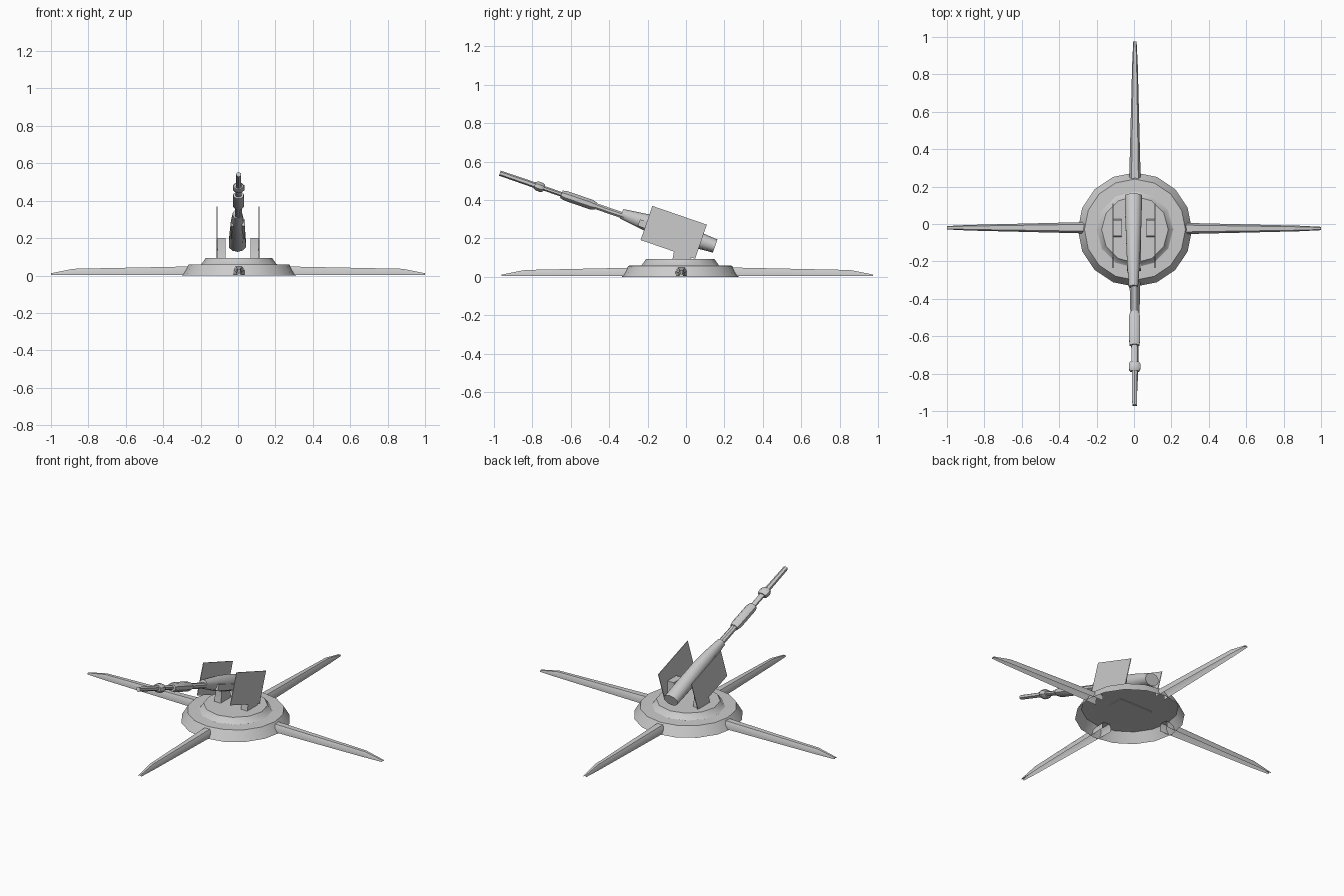
import bpy, bmesh, math
from mathutils import Vector

if "Cube" in bpy.data.objects:
    bpy.data.objects.remove(bpy.data.objects["Cube"])


def finish(name, bm, angle=40):
    bmesh.ops.recalc_face_normals(bm, faces=bm.faces)
    me = bpy.data.meshes.new(name)
    bm.to_mesh(me)
    bm.free()
    ob = bpy.data.objects.new(name, me)
    bpy.context.collection.objects.link(ob)
    bpy.ops.object.select_all(action='DESELECT')
    ob.select_set(True)
    bpy.context.view_layer.objects.active = ob
    bpy.ops.object.shade_smooth_by_angle(angle=math.radians(angle))
    return ob


def loft(name, rings, closed=True, caps=(True, True), angle=40):
    bm = bmesh.new()
    vs = [[bm.verts.new(p) for p in r] for r in rings]
    n = len(vs[0])
    for a, b in zip(vs, vs[1:]):
        for i in range(n if closed else n - 1):
            j = (i + 1) % n
            bm.faces.new((a[i], a[j], b[j], b[i]))
    if caps[0]:
        bm.faces.new(vs[0])
    if caps[1]:
        bm.faces.new(vs[-1])
    return finish(name, bm, angle)


def circle(n, rx, ry, phase=0.5):
    return [(rx * math.cos((i + phase) * math.tau / n),
             ry * math.sin((i + phase) * math.tau / n)) for i in range(n)]


def rect(w, h, cx=0, cy=0):
    return [(cx - w, cy - h), (cx + w, cy - h), (cx + w, cy + h), (cx - w, cy + h)]


# Base: hollow sloped rim and a closed upper tier
C = Vector((0.005, -0.03, 0))


def turned(profile, n):
    return [[C + Vector((x, y, z)) for x, y in circle(n, r, r, 0)] for r, z in profile]


loft("base_rim", turned([(0.305, 0), (0.27, 0.058), (0.19, 0.06)], 16), caps=(False, False), angle=30)
loft("base_tier", turned([(0.212, 0.056), (0.2, 0.062), (0.178, 0.093)], 12), angle=35)

# Four tapered legs, open underneath
legs = [("right", (1, 0), -0.024, 1.0), ("left", (-1, 0), -0.02, 1.0),
        ("back", (0, 1), 0.005, 0.975), ("front", (0, -1), 0.005, 0.96)]
for side, (dx, dy), off, tip in legs:
    rings = []
    for r, w, z in [(0.23, 0.031, 0.049), (tip - 0.12, 0.015, 0.036), (tip, 0.009, 0.012)]:
        ring = []
        for s, h in [(-1, 0.004), (-1, 0.6 * z), (-0.6, z), (0.6, z), (1, 0.6 * z), (1, 0.004)]:
            t = off + s * w
            ring.append((r, t, h) if dx > 0 else (-r, t, h) if dx < 0 else (t, r * dy, h))
        rings.append(ring)
    loft(side + "_leg", rings, closed=False, caps=(False, False), angle=50)

# Yoke: floor block and two uprights
loft("yoke_floor", [[(x, y, z) for x, y in rect(0.113, 0.042, 0, -0.022)] for z in (0.052, 0.09)])
for side, s in (("left", -1), ("right", 1)):
    loft(side + "_upright", [[(x, y, z) for x, y in rect(0.022, h, s * 0.09, -0.021)]
                             for z, h in ((0.088, 0.05), (0.13, 0.042), (0.2, 0.042))])

# Tilted gun frame: u runs along the barrel axis, v is square to it
T = math.radians(19)
D = Vector((0, -math.cos(T), math.sin(T)))
N = Vector((0, math.sin(T), math.cos(T)))
P = Vector((0, 0.15, 0.155))


def along(name, stations, n=8, cx=0.0, lift=0.0, angle=40):
    rings = [[P + D * u + N * (v + lift) + Vector((x + cx, 0, 0)) for x, v in circle(n, a, b)]
             for u, a, b in stations]
    return loft(name, rings, angle=angle)


def tilted_box(name, cx, w, u0, u1, v, h):
    return loft(name, [[P + D * u + N * q + Vector((x, 0, 0)) for x, q in rect(w, h, cx, v)]
                       for u in (u0, u1)])


# Gun body and cradle rails
along("gun_body", [(0, 0.048, 0.036), (0.12, 0.046, 0.045), (0.28, 0.04, 0.05),
                   (0.38, 0.036, 0.044), (0.515, 0.026, 0.026)], 10, -0.003, 0.006, 50)
for side, s in (("left", -1), ("right", 1)):
    tilted_box(side + "_rail", s * 0.03, 0.008, 0.2, 0.415, -0.008, 0.018)

# Side shields, thin plates either side of the body
mid = Vector((0, -0.064, 0.232)) - P
u, v = mid.dot(D), mid.dot(N)
for side, s in (("left", -1), ("right", 1)):
    tilted_box(side + "_shield", s * 0.112, 0.002, u - 0.15, u + 0.15, v, 0.094)

# Barrel with sleeve and muzzle collar
B = 0.003
along("barrel_rear", [(0.48, 0.02, 0.017), (0.68, 0.019, 0.017)], 8, B)
along("barrel_sleeve", [(0.655, 0.025, 0.021), (0.68, 0.031, 0.028),
                        (0.82, 0.031, 0.028), (0.845, 0.028, 0.022)], 8, B)
along("barrel_middle", [(0.83, 0.017, 0.013), (0.96, 0.017, 0.013)], 8, B)
along("barrel_collar", [(0.94, 0.026, 0.019), (0.952, 0.033, 0.027),
                        (0.978, 0.033, 0.027), (0.992, 0.026, 0.019)], 8, B)
along("barrel_tip", [(0.98, 0.017, 0.015), (1.184, 0.014, 0.014)], 6, B)
